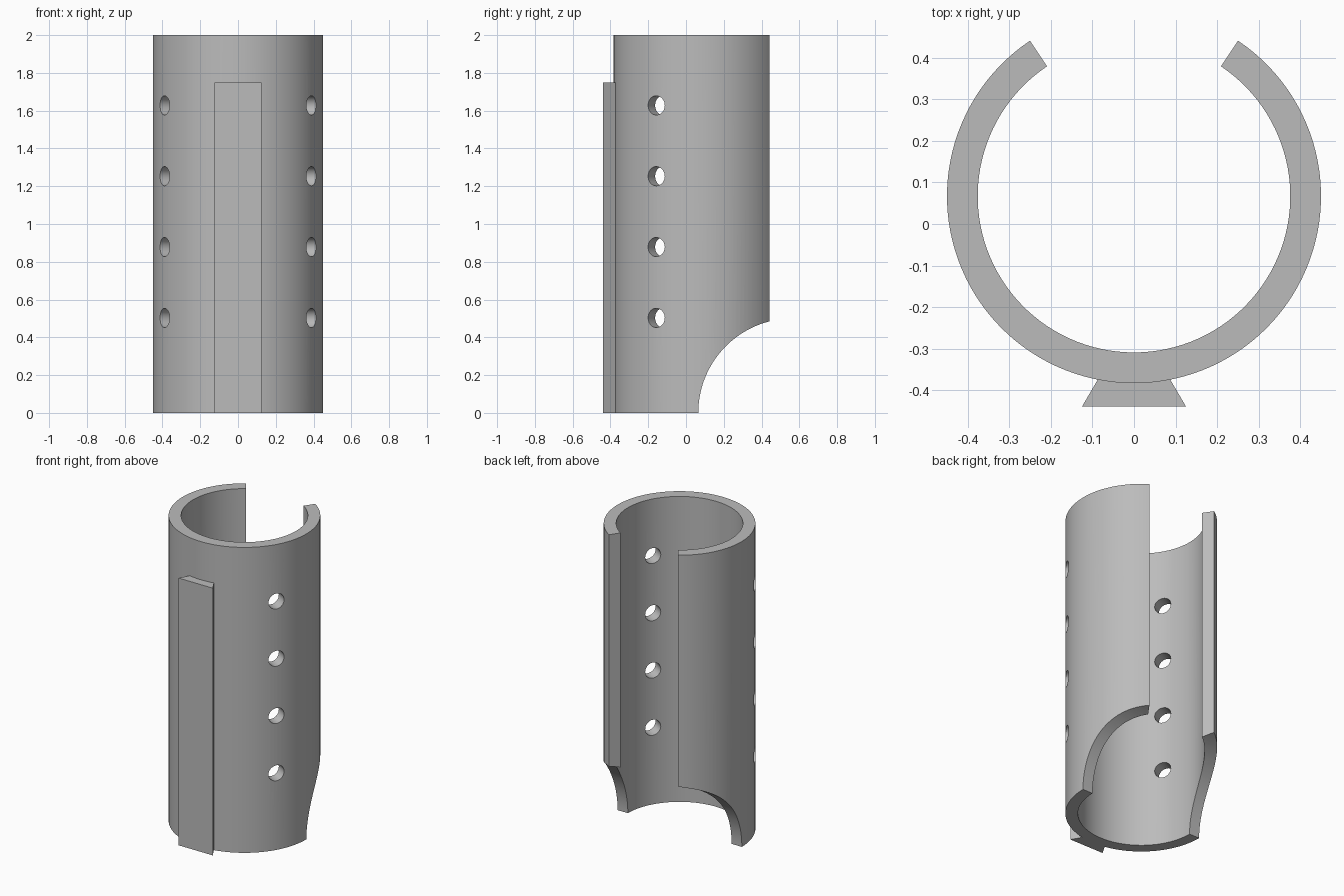
import bpy, bmesh, math
from mathutils import Matrix, Vector

cube = bpy.data.objects.get("Cube")
if cube:
    bpy.data.objects.remove(cube, do_unlink=True)

HEIGHT = 2.0
CENTRE_Y = 0.067
OUTER, INNER = 0.45, 0.376
GAP = math.radians(33.8)      # half angle of the slot at the back
STEPS = 96

grey = bpy.data.materials.new("plain grey")
grey.use_nodes = True
colour = (0.5, 0.5, 0.5, 1)
grey.diffuse_color = colour
grey.node_tree.nodes["Principled BSDF"].inputs["Base Color"].default_value = colour


def make_object(name, bm):
    bmesh.ops.recalc_face_normals(bm, faces=bm.faces)
    mesh = bpy.data.meshes.new(name)
    bm.to_mesh(mesh)
    bm.free()
    mesh.materials.append(grey)
    obj = bpy.data.objects.new(name, mesh)
    bpy.context.collection.objects.link(obj)
    return obj


def extrude_profile(name, points, height):
    bm = bmesh.new()
    face = bm.faces.new([bm.verts.new((x, y, 0)) for x, y in points])
    top = bmesh.ops.extrude_face_region(bm, geom=[face])
    verts = [v for v in top["geom"] if isinstance(v, bmesh.types.BMVert)]
    bmesh.ops.translate(bm, vec=(0, 0, height), verts=verts)
    return make_object(name, bm)


def cylinder(name, radius, length, centre, direction, segments):
    bm = bmesh.new()
    turn = Vector(direction).to_track_quat("Z", "Y").to_matrix().to_4x4()
    bmesh.ops.create_cone(bm, cap_ends=True, segments=segments, radius1=radius,
                          radius2=radius, depth=length,
                          matrix=Matrix.Translation(centre) @ turn)
    return make_object(name, bm)


def arc(radius):
    # Runs from one side of the back slot round the front to the other
    span = 2 * math.pi - 2 * GAP
    angles = [math.pi / 2 + GAP + span * i / STEPS for i in range(STEPS + 1)]
    return [(radius * math.cos(a), CENTRE_Y + radius * math.sin(a)) for a in angles]


# Slotted tube
tube = extrude_profile("slotted_tube", arc(OUTER) + arc(INNER)[::-1], HEIGHT)

# Dovetail rail on the front, sunk into the tube wall
rail = extrude_profile("dovetail_rail", [(-0.125, -0.439), (0.125, -0.439),
                                         (0.07, -0.345), (-0.07, -0.345)], 1.75)

# Cutters: rounded lower back and two rows of radial holes
cutters = [cylinder("back_cutter", 0.5, 2, (0, 0.565, 0), (1, 0, 0), 128)]
for side in (-1, 1):
    out = Vector((side * math.cos(math.pi / 6), -math.sin(math.pi / 6), 0))
    for i in range(4):
        centre = Vector((0, CENTRE_Y, 0.503 + 0.375 * i)) + out * 0.41
        cutters.append(cylinder("hole_cutter", 0.051, 0.25, centre, out, 32))


def boolean(obj, other, operation):
    mod = obj.modifiers.new(other.name, "BOOLEAN")
    mod.operation = operation
    mod.solver = "EXACT"
    mod.object = other


boolean(tube, rail, "UNION")
for cutter in cutters:
    cutter.hide_render = True
    boolean(tube, cutter, "DIFFERENCE")

# Bake the modifiers and drop the helpers
bpy.context.view_layer.update()
graph = bpy.context.evaluated_depsgraph_get()
baked = bpy.data.meshes.new_from_object(tube.evaluated_get(graph))
tube.modifiers.clear()
tube.data = baked
baked.materials.clear()
baked.materials.append(grey)
for helper in cutters + [rail]:
    bpy.data.objects.remove(helper, do_unlink=True)

bpy.ops.object.select_all(action="DESELECT")
tube.select_set(True)
bpy.context.view_layer.objects.active = tube
bpy.ops.object.shade_smooth_by_angle(angle=math.radians(30))
